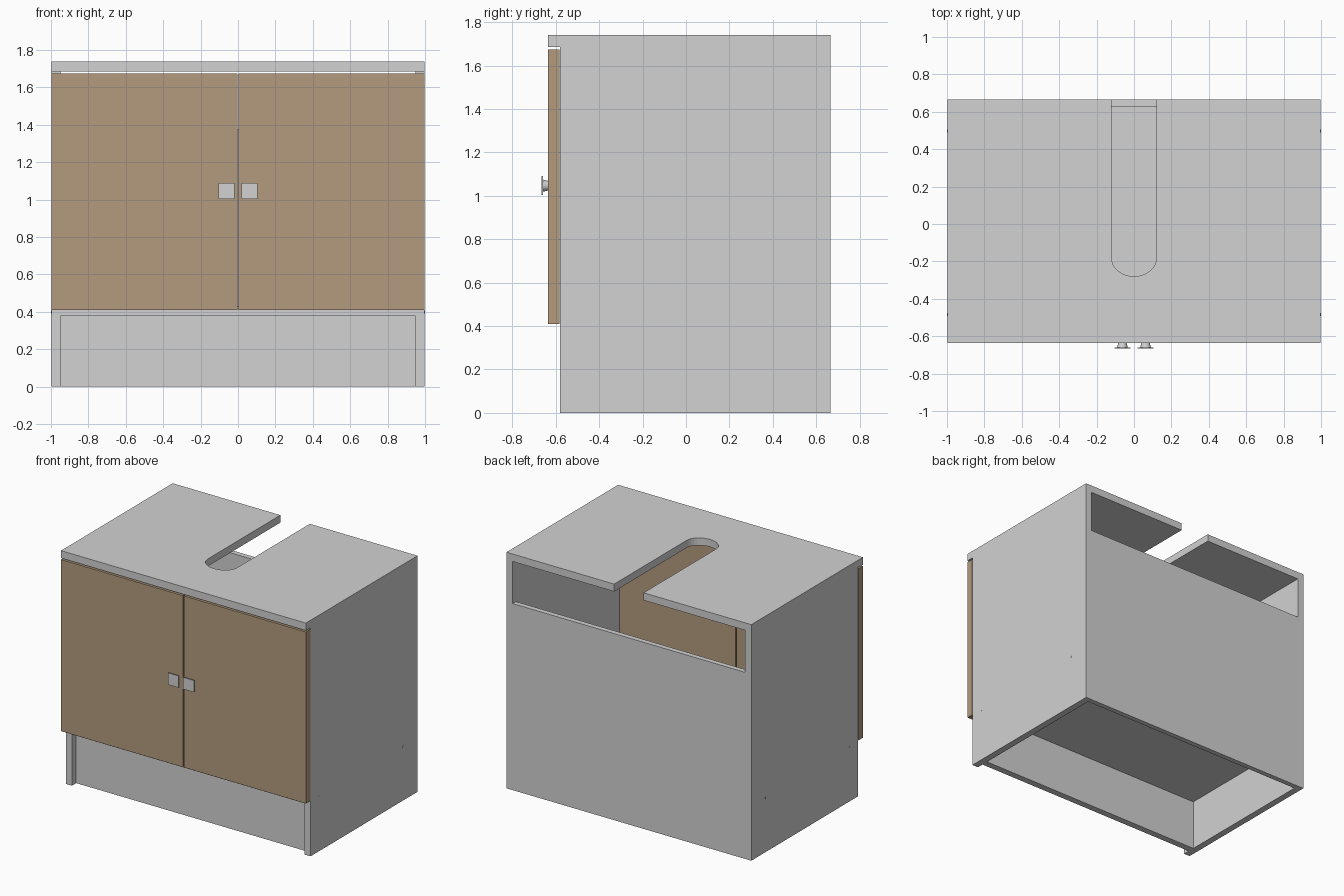
import bpy, bmesh, math
from mathutils import Matrix

if "Cube" in bpy.data.objects:
    bpy.data.objects.remove(bpy.data.objects["Cube"])


def material(name, rgb):
    m = bpy.data.materials.new(name)
    m.diffuse_color = (*rgb, 1)
    m.use_nodes = True
    m.node_tree.nodes["Principled BSDF"].inputs["Base Color"].default_value = m.diffuse_color
    return m


GREY = material("light grey", (0.645, 0.645, 0.645))
WOOD = material("wood brown", (0.456, 0.323, 0.209))


def finish(name, bm, mat):
    bmesh.ops.recalc_face_normals(bm, faces=bm.faces)
    me = bpy.data.meshes.new(name)
    bm.to_mesh(me)
    bm.free()
    me.materials.append(mat)
    ob = bpy.data.objects.new(name, me)
    bpy.context.collection.objects.link(ob)
    return ob


def box(name, x, y, z, mat):
    """Box from (min, max) pairs."""
    bm = bmesh.new()
    bmesh.ops.create_cube(bm, size=1)
    for v in bm.verts:
        v.co = [(a + b) / 2 + c * (b - a) for (a, b), c in zip((x, y, z), v.co)]
    return finish(name, bm, mat)


def cone(name, loc, r1, r2, depth, rot, segs, mat):
    """Cone or cylinder centred on loc."""
    bm = bmesh.new()
    bmesh.ops.create_cone(bm, cap_ends=True, segments=segs, radius1=r1, radius2=r2,
                          depth=depth, matrix=Matrix.Translation(loc) @ rot)
    ob = finish(name, bm, mat)
    bpy.context.view_layer.objects.active = ob
    ob.select_set(True)
    bpy.ops.object.shade_smooth_by_angle()
    ob.select_set(False)
    return ob


W, IN = 0.998, 0.948          # outer and inner half widths
FRONT, BACK = -0.58, 0.665
UNDER, TOP = 1.685, 1.74      # worktop underside and top

# Worktop with a round-ended slot open at the back
profile = [(0.12, BACK)]
for i in range(17):
    a = math.pi * i / 16
    profile.append((0.12 * math.cos(a), -0.18 - 0.1 * math.sin(a)))
profile += [(-0.12, BACK), (-W, BACK), (-W, -0.635), (W, -0.635), (W, BACK)]
bm = bmesh.new()
face = bm.faces.new([bm.verts.new((x, y, UNDER)) for x, y in profile])
new = bmesh.ops.extrude_face_region(bm, geom=[face])["geom"]
for v in new:
    if isinstance(v, bmesh.types.BMVert):
        v.co.z = TOP
finish("worktop", bm, GREY)

# Carcass
box("back_panel", (-IN, IN), (0.627, BACK), (0, 1.375), GREY)
box("bottom_shelf", (-IN, IN), (FRONT, 0.627), (0.378, 0.428), GREY)
box("kick_board", (-IN, IN), (-0.53, -0.48), (0, 0.378), GREY)

for s, side in ((-1, "left"), (1, "right")):
    def span(a, b):
        return tuple(sorted((s * a, s * b)))

    box(side + "_side_panel", span(IN, W), (FRONT, BACK), (0, UNDER), GREY)
    box(side + "_door", span(0.004, W), (-0.635, FRONT - 0.003), (0.41, 1.674), WOOD)

    # Square-plated handle on a tapered stem
    box(side + "_handle_plate", span(0.019, 0.105), (-0.665, -0.659), (1.003, 1.09), GREY)
    cone(side + "_handle_stem", (s * 0.062, -0.647, 1.0465), 0.022, 0.028, 0.025,
         Matrix.Rotation(math.pi / 2, 4, "X"), 24, GREY)

    # Small screw heads holding the bottom shelf
    for y, where in ((-0.483, "front"), (0.497, "back")):
        cone(f"{side}_{where}_screw", (s * 0.998, y, 0.4), 0.008, 0.008, 0.004,
             Matrix.Rotation(math.pi / 2, 4, "Y"), 12, GREY)
